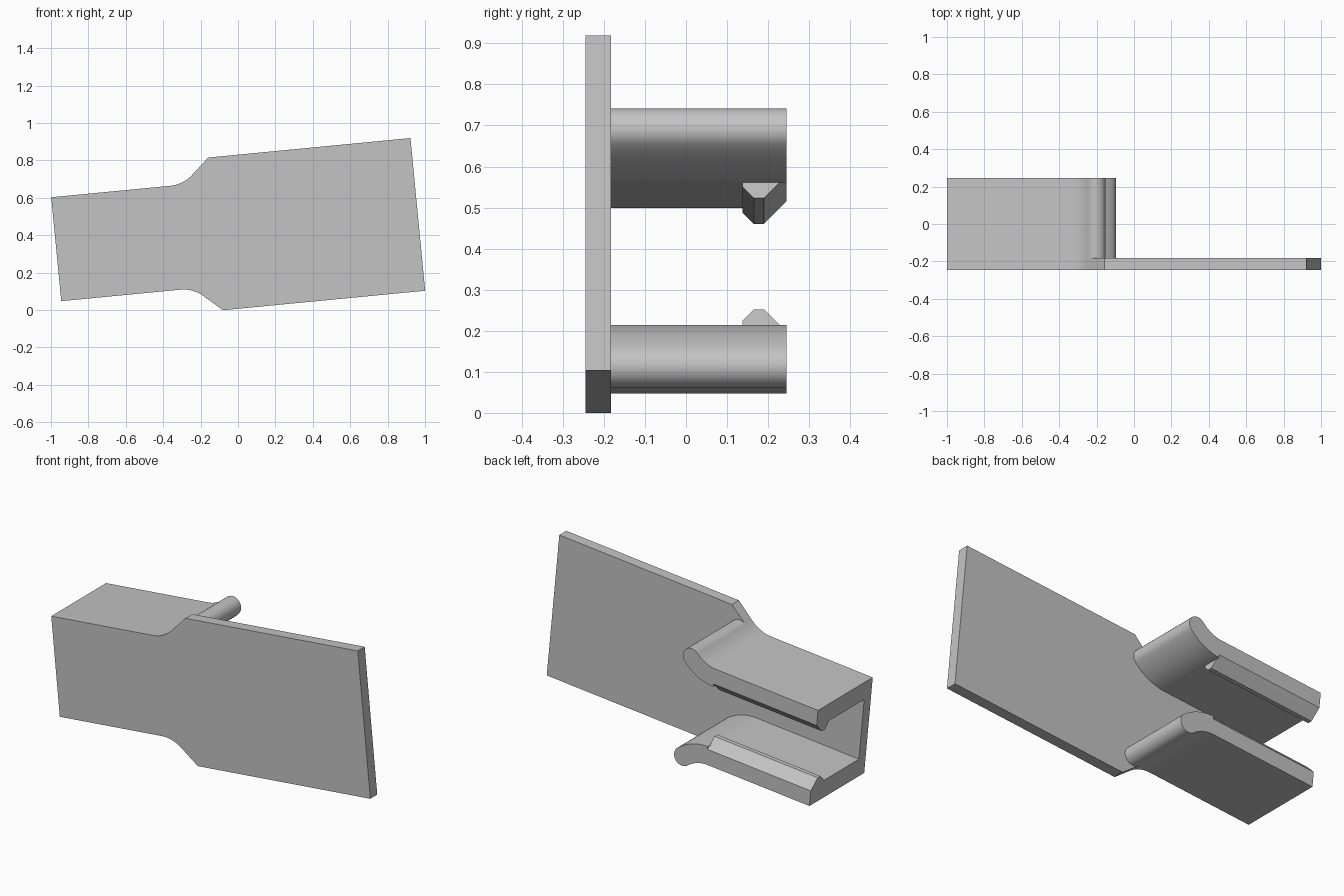
import bpy, bmesh, math
from mathutils import Matrix, Vector

cube = bpy.data.objects.get("Cube")
if cube:
    bpy.data.objects.remove(cube)

# Bracket dimensions, measured along its own tilted axis
LENGTH, NECK_HALF, WIDE_HALF = 1.942, 0.279, 0.41
BEND_U, BEND_R, BEND_ANGLE = 0.64, 0.18, math.radians(43)
WIDE_U, WALL = 0.856, 0.105
FRONT, PLATE_BACK, BACK = -0.245, -0.183, 0.245
INNER = NECK_HALF - WALL
RIDGE_END = 0.65

# Local (u, y, w) to world: w is measured from the centre line
PLACE = (Matrix.Translation((-0.945, 0, 0.0475))
         @ Matrix.Rotation(math.radians(-5.5), 4, 'Y')
         @ Matrix.Translation((0, 0, NECK_HALF)))

gray = bpy.data.materials.new("light_gray")
gray.use_nodes = True
gray.diffuse_color = (0.55, 0.55, 0.55, 1)
gray.node_tree.nodes["Principled BSDF"].inputs["Base Color"].default_value = gray.diffuse_color


def prism(name, points, sweep):
    """Extrude a closed outline of local points along a local sweep vector."""
    bm = bmesh.new()
    face = bm.faces.new([bm.verts.new(p) for p in points])
    grown = bmesh.ops.extrude_face_region(bm, geom=[face])["geom"]
    bmesh.ops.translate(bm, vec=Vector(sweep),
                        verts=[g for g in grown if isinstance(g, bmesh.types.BMVert)])
    bmesh.ops.transform(bm, matrix=PLACE, verts=bm.verts)
    bmesh.ops.recalc_face_normals(bm, faces=bm.faces)
    mesh = bpy.data.meshes.new(name)
    bm.to_mesh(mesh)
    bm.free()
    obj = bpy.data.objects.new(name, mesh)
    bpy.context.collection.objects.link(obj)
    mesh.materials.append(gray)
    return obj


def smooth(obj):
    bpy.ops.object.select_all(action='DESELECT')
    obj.select_set(True)
    bpy.context.view_layer.objects.active = obj
    bpy.ops.object.shade_smooth_by_angle(angle=math.radians(30))


def bend(radius, steps=12):
    """Outward flare, concentric about a centre outside the neck."""
    centre_w = NECK_HALF + BEND_R
    return [(BEND_U + radius * math.sin(BEND_ANGLE * i / steps),
             centre_w - radius * math.cos(BEND_ANGLE * i / steps))
            for i in range(steps + 1)]


# Flat front plate with flared shoulders
edge = [(0, NECK_HALF)] + bend(BEND_R) + [(WIDE_U, WIDE_HALF), (LENGTH, WIDE_HALF)]
outline = edge + [(u, -w) for u, w in reversed(edge)]
smooth(prism("front_plate", [(u, FRONT, w) for u, w in outline],
             (0, PLATE_BACK - FRONT, 0)))

# Arm profile: constant thickness, flared and rounded at the tip
cap_r, mid_r = WALL / 2, BEND_R + WALL / 2
cap_u = BEND_U + mid_r * math.sin(BEND_ANGLE)
cap_w = NECK_HALF + BEND_R - mid_r * math.cos(BEND_ANGLE)
cap = []
for i in range(1, 16):
    a = BEND_ANGLE + math.pi / 2 - math.pi * i / 16
    cap.append((cap_u + cap_r * math.cos(a), cap_w + cap_r * math.sin(a)))
arm = ([(0, NECK_HALF)] + bend(BEND_R) + cap
       + bend(BEND_R + WALL)[::-1] + [(0, INNER)])

# Snap ridge cross-section: (y, height above the inner arm face)
ridge = [(0.138, -0.01), (0.138, 0.011), (0.165, 0.038),
         (0.19, 0.038), (0.228, 0), (0.228, -0.01)]
# Bevel along the back inner edge of the arm, in line with the ridge slope
bevel = [(0.228, 0), (0.258, -0.03), (0.258, 0.02), (0.228, 0.02)]

for side, name in ((1, "upper"), (-1, "lower")):
    body = prism(name + "_arm", [(u, PLATE_BACK, side * w) for u, w in arm],
                 (0, BACK - PLATE_BACK, 0))
    cutter = prism(name + "_bevel_cutter",
                   [(-0.02, y, side * (INNER - h)) for y, h in bevel],
                   (RIDGE_END + 0.02, 0, 0))
    cutter.hide_render = True
    cutter.hide_set(True)
    cut = body.modifiers.new("edge_bevel", 'BOOLEAN')
    cut.operation, cut.solver, cut.object = 'DIFFERENCE', 'EXACT', cutter
    bpy.ops.object.select_all(action='DESELECT')
    bpy.context.view_layer.objects.active = body
    bpy.ops.object.modifier_apply(modifier=cut.name)
    bpy.data.objects.remove(cutter)
    smooth(body)
    prism(name + "_snap_ridge",
          [(0, y, side * (INNER - h)) for y, h in ridge], (RIDGE_END, 0, 0))
